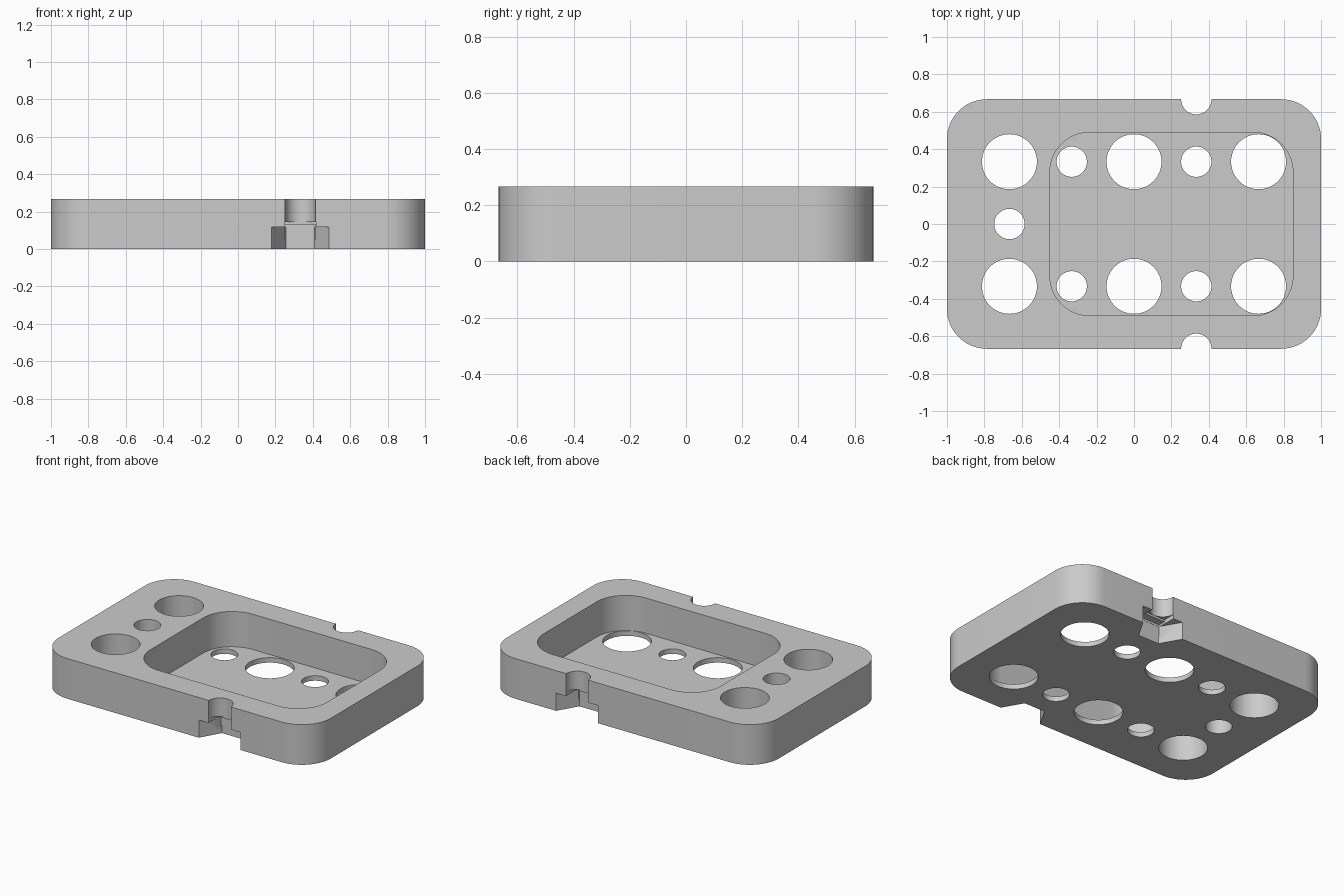
import bpy, bmesh, math

if "Cube" in bpy.data.objects:
    bpy.data.objects.remove(bpy.data.objects["Cube"], do_unlink=True)

HALF_X, HALF_Y, HEIGHT = 1.0, 0.667, 0.267
FLOOR, CORNER = 0.033, 0.213
BIG, SMALL, NUT = 0.147, 0.081, 0.154
STEP = 0.333

grey = bpy.data.materials.new("grey")
grey.use_nodes = True
colour = (0.6, 0.6, 0.6, 1)
grey.diffuse_color = colour
grey.node_tree.nodes["Principled BSDF"].inputs["Base Color"].default_value = colour


def ring(x, y, r, sides):
    """Points of a regular polygon."""
    return [(x + r * math.cos(math.tau * i / sides),
             y + r * math.sin(math.tau * i / sides)) for i in range(sides)]


def rounded_rect(x, y, hx, hy, r, steps=16):
    """Outline of a rectangle with round corners."""
    points = []
    for k, (sx, sy) in enumerate([(1, 1), (-1, 1), (-1, -1), (1, -1)]):
        for i in range(steps + 1):
            a = math.pi / 2 * (k + i / steps)
            points.append((x + sx * (hx - r) + r * math.cos(a),
                           y + sy * (hy - r) + r * math.sin(a)))
    return points


def rect(x, y, hx, hy):
    return [(x - hx, y - hy), (x + hx, y - hy), (x + hx, y + hy), (x - hx, y + hy)]


def prism(name, outline, z0, z1):
    """Solid made by extruding an outline upward."""
    bm = bmesh.new()
    base = bm.faces.new([bm.verts.new((x, y, z0)) for x, y in outline])
    top = bmesh.ops.extrude_face_region(bm, geom=[base])["geom"]
    bmesh.ops.translate(bm, vec=(0, 0, z1 - z0),
                        verts=[v for v in top if isinstance(v, bmesh.types.BMVert)])
    bmesh.ops.recalc_face_normals(bm, faces=bm.faces)
    mesh = bpy.data.meshes.new(name)
    bm.to_mesh(mesh)
    bm.free()
    mesh.materials.append(grey)
    obj = bpy.data.objects.new(name, mesh)
    bpy.context.collection.objects.link(obj)
    return obj


# Main plate
plate = prism("base_plate", rounded_rect(0, 0, HALF_X, HALF_Y, CORNER), 0, HEIGHT)

# Open tray pocket
cutters = [prism("pocket_cutter", rounded_rect(0.2, 0, 0.65, 0.49, CORNER),
                 FLOOR, HEIGHT + 0.1)]


def drill(x, y, r):
    cutters.append(prism("hole_cutter", ring(x, y, r, 64), -0.1, HEIGHT + 0.1))


# Through holes in two mirrored rows, and one between them
for side in (-1, 1):
    for column in (-2, 0, 2):
        drill(column * STEP, side * STEP, BIG)
    for column in (-1, 1):
        drill(column * STEP, side * STEP, SMALL)
drill(-2 * STEP, 0, SMALL)

# Edge notches: round slot, hexagonal recess and two small steps above it
for side in (-1, 1):
    y = side * HALF_Y
    drill(STEP, y, SMALL)
    cutters.append(prism("hex_cutter", ring(STEP, y, NUT, 6), -0.1, 0.117))
    cutters.append(prism("slot_cutter", rect(STEP, y, 0.082, 0.132), 0.05, 0.131))
    cutters.append(prism("square_cutter", rect(STEP, y, 0.083, 0.083), 0.06, 0.145))

for cutter in cutters:
    cutter.hide_render = True
    mod = plate.modifiers.new("cut", "BOOLEAN")
    mod.operation = "DIFFERENCE"
    mod.solver = "EXACT"
    mod.object = cutter

# Keep the finished solid and drop the cutters
bpy.context.view_layer.update()
graph = bpy.context.evaluated_depsgraph_get()
solid = bpy.data.meshes.new_from_object(plate.evaluated_get(graph))
plate.modifiers.clear()
plate.data = solid
solid.name = "base_plate"
for cutter in cutters:
    bpy.data.objects.remove(cutter, do_unlink=True)

bpy.ops.object.select_all(action="DESELECT")
plate.select_set(True)
bpy.context.view_layer.objects.active = plate
bpy.ops.object.shade_smooth_by_angle(angle=math.radians(30))
